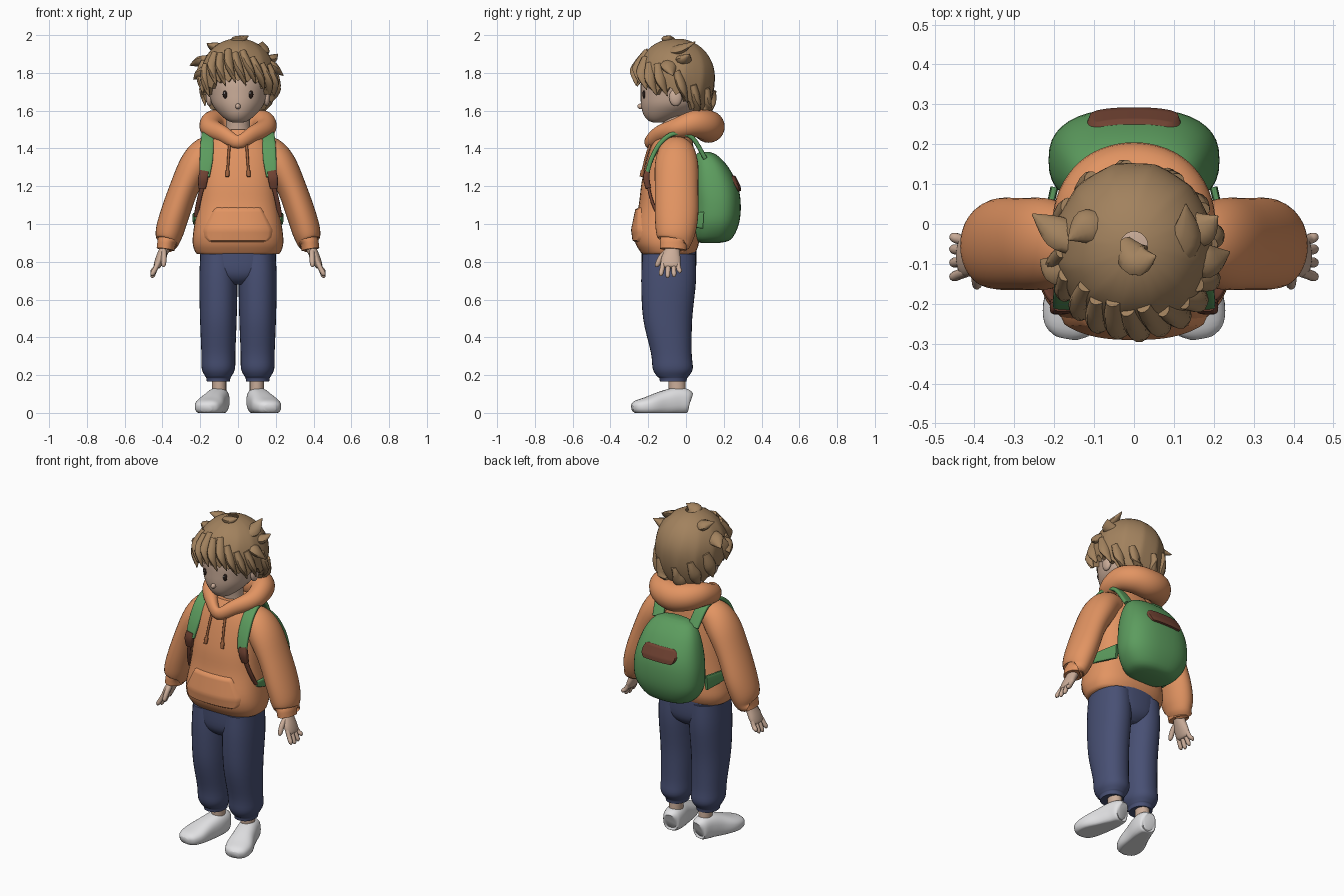
import bpy, bmesh, math
from mathutils import Vector

if "Cube" in bpy.data.objects:
    bpy.data.objects.remove(bpy.data.objects["Cube"])


def material(name, r, g, b):
    m = bpy.data.materials.new(name)
    m.diffuse_color = [(c / 255 / 12.92 if c < 11 else ((c / 255 + .055) / 1.055) ** 2.4) for c in (r, g, b)] + [1]
    m.use_nodes = True
    m.node_tree.nodes["Principled BSDF"].inputs["Base Color"].default_value = m.diffuse_color
    return m


ORANGE = material("orange_cloth", 226, 148, 98)
HAIR = material("light_brown_hair", 162, 130, 94)
SKIN = material("skin", 204, 174, 154)
GREEN = material("green_canvas", 92, 156, 94)
NAVY = material("navy_cloth", 72, 80, 116)
WHITE = material("white_shoe", 226, 226, 228)
BROWN = material("brown_leather", 112, 66, 50)
CORD = material("tan_cord", 158, 98, 62)
DARK = material("dark_eye", 38, 26, 22)


def finish(name, bm, mat, angle=50):
    bmesh.ops.recalc_face_normals(bm, faces=bm.faces)
    me = bpy.data.meshes.new(name)
    bm.to_mesh(me)
    bm.free()
    me.materials.append(mat)
    me.shade_smooth()
    me.set_sharp_from_angle(angle=math.radians(angle))
    ob = bpy.data.objects.new(name, me)
    bpy.context.collection.objects.link(ob)
    return ob


def spline(keys, closed, steps):
    """Catmull-Rom through (x, y, z, ru, rv) keys."""
    n, out = len(keys), []
    get = lambda i: keys[i % n] if closed else keys[max(0, min(n - 1, i))]
    for i in range(n if closed else n - 1):
        a, b, c, d = (get(i + k) for k in (-1, 0, 1, 2))
        for j in range(steps):
            t = j / steps
            out.append([.5 * (2 * q + (r - p) * t + (2 * p - 5 * q + 4 * r - s) * t * t
                              + (3 * q - p - 3 * r + s) * t ** 3) for p, q, r, s in zip(a, b, c, d)])
    return out if closed else out + [list(keys[-1])]


def sweep(name, keys, mat, ref=(0, 1, 0), flat=False, power=2, n=24, steps=4, closed=False, floor=None):
    """Tube of superellipse rings; flat keeps every ring horizontal."""
    pts = spline(keys, closed, steps)
    bm, rings, m = bmesh.new(), [], len(pts)
    for i, p in enumerate(pts):
        lo, hi = ((i - 1) % m, (i + 1) % m) if closed else (max(0, i - 1), min(m - 1, i + 1))
        t = (Vector(pts[hi][:3]) - Vector(pts[lo][:3])).normalized()
        u = Vector((1, 0, 0)) if flat else t.cross(Vector(ref)).normalized()
        v = Vector((0, 1, 0)) if flat else u.cross(t)
        ring = []
        for k in range(n):
            a = 2 * math.pi * k / n
            c, s = math.cos(a), math.sin(a)
            co = Vector(p[:3]) + u * (abs(p[3]) * math.copysign(abs(c) ** (2 / power), c)) \
                + v * (abs(p[4]) * math.copysign(abs(s) ** (2 / power), s))
            if floor is not None:
                co.z = max(floor, co.z)
            ring.append(bm.verts.new(co))
        rings.append(ring)
    for i in range(m if closed else m - 1):
        for k in range(n):
            a, b = rings[i], rings[(i + 1) % m]
            bm.faces.new((a[k], a[(k + 1) % n], b[(k + 1) % n], b[k]))
    if not closed:
        bm.faces.new(rings[0])
        bm.faces.new(rings[-1])
    return finish(name, bm, mat)


def stack(name, rows, mat, power=2.0, cx=0, n=40):
    """Upright body from (z, cy, rx, ry) rows."""
    return sweep(name, [(cx, cy, z, rx, ry) for z, cy, rx, ry in rows], mat, flat=True, power=power, n=n)


def ball(name, loc, size, mat):
    bm = bmesh.new()
    bmesh.ops.create_uvsphere(bm, u_segments=20, v_segments=12, radius=1)
    for v in bm.verts:
        v.co = Vector(loc) + Vector([a * b for a, b in zip(v.co, size)])
    return finish(name, bm, mat)


def lerp(table, x):
    for a, b in zip(table, table[1:]):
        if x <= b[0]:
            t = max(0, (x - a[0]) / (b[0] - a[0]))
            return [p + (q - p) * t for p, q in zip(a, b)]
    return table[-1]


def surface_y(rows, x, z, side, power=2.5):
    _, cy, rx, ry = lerp(rows, z)
    return cy + side * ry * max(0, 1 - abs(x / rx) ** power) ** (1 / power)


def patch(name, rows, side, z0, z1, half, thick, mat, nx=28, nz=14):
    """Plate that follows a stacked body, its rim sunk into it."""
    bm, grid = bmesh.new(), []
    for j in range(nz + 1):
        z = z0 + (z1 - z0) * j / nz
        line = []
        for i in range(nx + 1):
            x = half(z) * (2 * i / nx - 1)
            rim = i in (0, nx) or j in (0, nz)
            line.append(bm.verts.new((x, surface_y(rows, x, z, side) + side * (-.006 if rim else thick), z)))
        grid.append(line)
    for j in range(nz):
        for i in range(nx):
            bm.faces.new((grid[j][i], grid[j][i + 1], grid[j + 1][i + 1], grid[j + 1][i]))
    ob = finish(name, bm, mat)
    if ob.data.polygons[nx * nz // 2 + nx // 2].normal.y * side < 0:
        ob.data.flip_normals()


# hoodie body, front pocket, hood
TORSO = [(.84, -.095, .215, .135), (.855, -.095, .228, .148), (.9, -.1, .24, .168), (.97, -.105, .235, .172),
         (1.1, -.095, .215, .155), (1.22, -.09, .203, .145), (1.35, -.08, .19, .125), (1.44, -.07, .155, .105),
         (1.5, -.06, .1, .08)]
stack("hoodie_body", TORSO, ORANGE, 2.5)
POCKET = [(.9, .15), (.93, .185), (.97, .188), (1.06, .14), (1.09, .12)]
patch("hoodie_pocket", TORSO, -1, .9, 1.09, lambda z: lerp(POCKET, z)[1], .014, ORANGE)
HOOD = [(.08, -.14, 1.475, .038, .045), (.14, -.05, 1.505, .055, .055), (.135, .04, 1.53, .065, .07),
        (.08, .1, 1.525, .08, .08)]
loop = [(0, -.195, 1.435, .025, .035)] + HOOD + [(0, .12, 1.515, .085, .085)] \
    + [(-k[0],) + k[1:] for k in reversed(HOOD)]
sweep("hood", loop, ORANGE, ref=(0, 0, 1), closed=True, steps=6)

# backpack and its leather label
PACK = [(.9, .13, .08, .05), (.92, .14, .15, .1), (1.0, .155, .205, .125), (1.1, .16, .214, .13),
        (1.2, .15, .2, .125), (1.3, .13, .168, .095), (1.36, .11, .125, .06), (1.38, .1, .07, .03)]
stack("backpack", PACK, GREEN, 2.5)
patch("backpack_label", PACK, 1, 1.17, 1.26,
      lambda z: .075 + math.sqrt(max(0, .045 ** 2 - (z - 1.215) ** 2)), .014, BROWN)

# trousers seat
stack("trouser_seat", [(.68, -.09, .06, .09), (.71, -.09, .13, .125), (.76, -.09, .19, .143),
                       (.87, -.09, .203, .145)], NAVY, 2.4)

for s, side in ((-1, "right"), (1, "left")):
    # sleeve
    sweep(side + "_sleeve", [(s * .11, -.05, 1.39, .075, .08), (s * .17, -.05, 1.375, .085, .1),
                             (s * .225, -.05, 1.31, .086, .115), (s * .285, -.05, 1.19, .077, .115),
                             (s * .335, -.05, 1.05, .077, .115), (s * .362, -.055, .96, .074, .105),
                             (s * .372, -.06, .91, .062, .09), (s * .378, -.065, .9, .05, .075),
                             (s * .384, -.068, .865, .047, .07)], ORANGE, n=32)
    # hand with four fingers and a thumb
    sweep(side + "_palm", [(s * .375, -.068, .9, .03, .036), (s * .392, -.072, .86, .027, .04),
                           (s * .415, -.08, .81, .024, .052), (s * .43, -.08, .775, .018, .046),
                           (s * .433, -.08, .768, .006, .025)], SKIN)
    for i, (dy, tip) in enumerate(((-.04, .725), (-.013, .715), (.013, .72), (.036, .74))):
        y = -.08 + dy
        sweep(f"{side}_finger_{i + 1}", [(s * .42, y, .80, .013, .013), (s * .437, y + dy * .15, .765, .013, .013),
                                         (s * .452, y + dy * .3, tip + .012, .012, .012),
                                         (s * .456, y + dy * .3, tip, .004, .004)], SKIN, n=10)
    sweep(side + "_thumb", [(s * .392, -.095, .86, .014, .016), (s * .392, -.13, .825, .015, .016),
                            (s * .394, -.152, .785, .012, .013), (s * .395, -.155, .772, .004, .004)], SKIN, n=10)
    # trouser leg
    stack(side + "_trouser_leg", [(.84, -.09, .095, .14), (.7, -.092, .101, .145), (.5, -.097, .097, .13),
                                  (.32, -.078, .09, .108), (.235, -.07, .088, .106), (.195, -.07, .07, .085),
                                  (.185, -.068, .064, .074), (.165, -.068, .061, .07)], NAVY, 2.2, s * .104, 32)
    # ankle and shoe
    stack(side + "_ankle", [(.2, -.05, .038, .045), (.08, -.045, .038, .045)], SKIN, 2, s * .1, 20)
    sweep(side + "_shoe", [(s * .095, .018, .06, .03, .045), (s * .097, .006, .062, .05, .064),
                           (s * .105, -.05, .062, .06, .072), (s * .125, -.12, .05, .066, .066),
                           (s * .15, -.2, .036, .077, .05), (s * .165, -.26, .03, .062, .036),
                           (s * .17, -.284, .026, .03, .02)], WHITE, ref=(0, 0, 1), power=2.5, n=32, floor=0)
    # backpack straps, buckle and webbing
    sweep(side + "_shoulder_strap", [(s * .12, .1, 1.35, .012, .035), (s * .14, .03, 1.46, .012, .035),
                                     (s * .155, -.06, 1.48, .012, .035), (s * .163, -.135, 1.43, .012, .035),
                                     (s * .168, -.185, 1.34, .012, .035), (s * .177, -.21, 1.25, .012, .027)],
          GREEN, ref=(1, 0, 0), power=4)
    sweep(side + "_buckle", [(s * .178, -.205, 1.28, .014, .024), (s * .185, -.21, 1.24, .017, .026),
                             (s * .19, -.2, 1.19, .014, .02)], BROWN, ref=(1, 0, 0), power=4, n=16)
    sweep(side + "_webbing", [(s * .188, -.2, 1.2, .008, .012), (s * .208, -.18, 1.12, .008, .012),
                              (s * .222, -.145, 1.04, .008, .013)], BROWN, ref=(1, 0, 0), power=4, n=16)
    sweep(side + "_lower_strap", [(s * .224, -.14, 1.04, .008, .016), (s * .232, -.06, 1.03, .008, .03),
                                  (s * .2, .09, 1.02, .01, .045)], GREEN, ref=(0, 0, 1), power=4, n=16)
    # drawstring
    cord = [(s * (.045 + .012 * (1.43 - z) / .18), surface_y(TORSO, .05, z, -1) - .01, z, r, r)
            for z, r in ((1.43, .007), (1.36, .007), (1.29, .007), (1.28, .011), (1.25, .01))]
    sweep(side + "_drawstring", cord, CORD, n=10)
    # ear and eye
    ball(side + "_ear", (s * .152, -.055, 1.67), (.018, .034, .046), SKIN)
    ball(side + "_eye", (s * .068, -.222, 1.686), (.013, .008, .021), DARK)
    ball(side + "_eye_glint", (s * .068 - .004, -.229, 1.693), (.004, .003, .005), WHITE)

# head, nose and neck
stack("head", [(1.537, -.15, .025, .02), (1.548, -.14, .055, .06), (1.58, -.11, .095, .115), (1.63, -.08, .135, .158),
               (1.69, -.07, .152, .17), (1.76, -.06, .165, .178), (1.85, -.055, .155, .165),
               (1.93, -.055, .08, .09)], SKIN)
ball("nose", (0, -.238, 1.623), (.014, .02, .015), SKIN)
sweep("neck", [(0, -.05, 1.42, .08, .07), (0, -.055, 1.5, .065, .062), (0, -.065, 1.62, .065, .07)], SKIN)

# hair cap: strands as ridges, ragged lower edge
EDGE = [(0, 1.785), (.6, 1.775), (1.0, 1.715), (1.4, 1.73), (1.7, 1.70), (2.05, 1.64), (2.6, 1.59), (3.15, 1.58)]


def hair_point(a, z, k=1.0):
    """Point on the hair shell; a is the angle from the front."""
    dz = (z - 1.775) / (.208 if z > 1.775 else .3)
    r = math.sqrt(max(0, 1 - dz * dz)) * k
    return Vector((.203 * r * math.sin(a), -.055 - .212 * r * math.cos(a), z))


bm, N, M, rings = bmesh.new(), 120, 16, []
for j in range(M + 2):
    ring = []
    for i in range(N):
        a = 2 * math.pi * i / N - math.pi
        saw = abs((a * 24 / (2 * math.pi)) % 1 - .5) * 2
        low = lerp(EDGE, abs(a))[1] - .03 * saw
        f = min(j, M) / M
        z = low + (1.98 - low) * math.cos(f * math.pi / 2) if f < 1 else low
        groove = 1 - .03 * f * abs(math.sin(a * 6 + 2.5 * f))
        ring.append(bm.verts.new(hair_point(a, z, groove if j <= M else .82)))
    rings.append(ring)
for p, q in zip(rings, rings[1:]):
    for i in range(N):
        bm.faces.new((p[i], p[(i + 1) % N], q[(i + 1) % N], q[i]))
bmesh.ops.remove_doubles(bm, verts=bm.verts, dist=.0005)
finish("hair_cap", bm, HAIR, 70)


def lock(name, base, mid, tip, r):
    sweep(name, [(*base, r * .6, r * .5), (*mid, r, r * .6), (*tip, .002, .002)], HAIR,
          ref=(.3, .2, .93), n=10, steps=5)


# fringe and nape locks lying on the cap
for i, a in enumerate((-1.25, -.95, -.65, -.38, -.12, .15, .42, .7, 1.0, 1.3, 1.85, 2.3, 2.8, -2.8, -2.3, -1.85)):
    low = lerp(EDGE, abs(a))[1] - (.05 if i % 2 else .035)
    lock(f"hair_lock_{i + 1}", hair_point(a - .25, low + .17, .95), hair_point(a - .1, low + .08, .99),
         hair_point(a + .06, low, 1.02), .036)
# loose tufts
TUFTS = [((-.13, -.06, 1.87), (-.19, -.02, 1.86), (-.255, .025, 1.84)),
         ((.13, -.08, 1.86), (.185, -.09, 1.83), (.24, -.07, 1.785)),
         ((-.07, 0, 1.92), (-.12, -.01, 1.935), (-.165, -.04, 1.955)),
         ((.07, -.1, 1.9), (.125, -.04, 1.92), (.13, .05, 1.965)),
         ((-.03, -.05, 1.94), (.01, -.09, 1.97), (.055, -.08, 1.995)),
         ((.12, -.02, 1.86), (.17, -.01, 1.87), (.21, .02, 1.9)),
         ((-.13, -.1, 1.84), (-.19, -.11, 1.8), (-.235, -.09, 1.765))]
for i, t in enumerate(TUFTS):
    lock(f"hair_tuft_{i + 1}", *t, .045)
